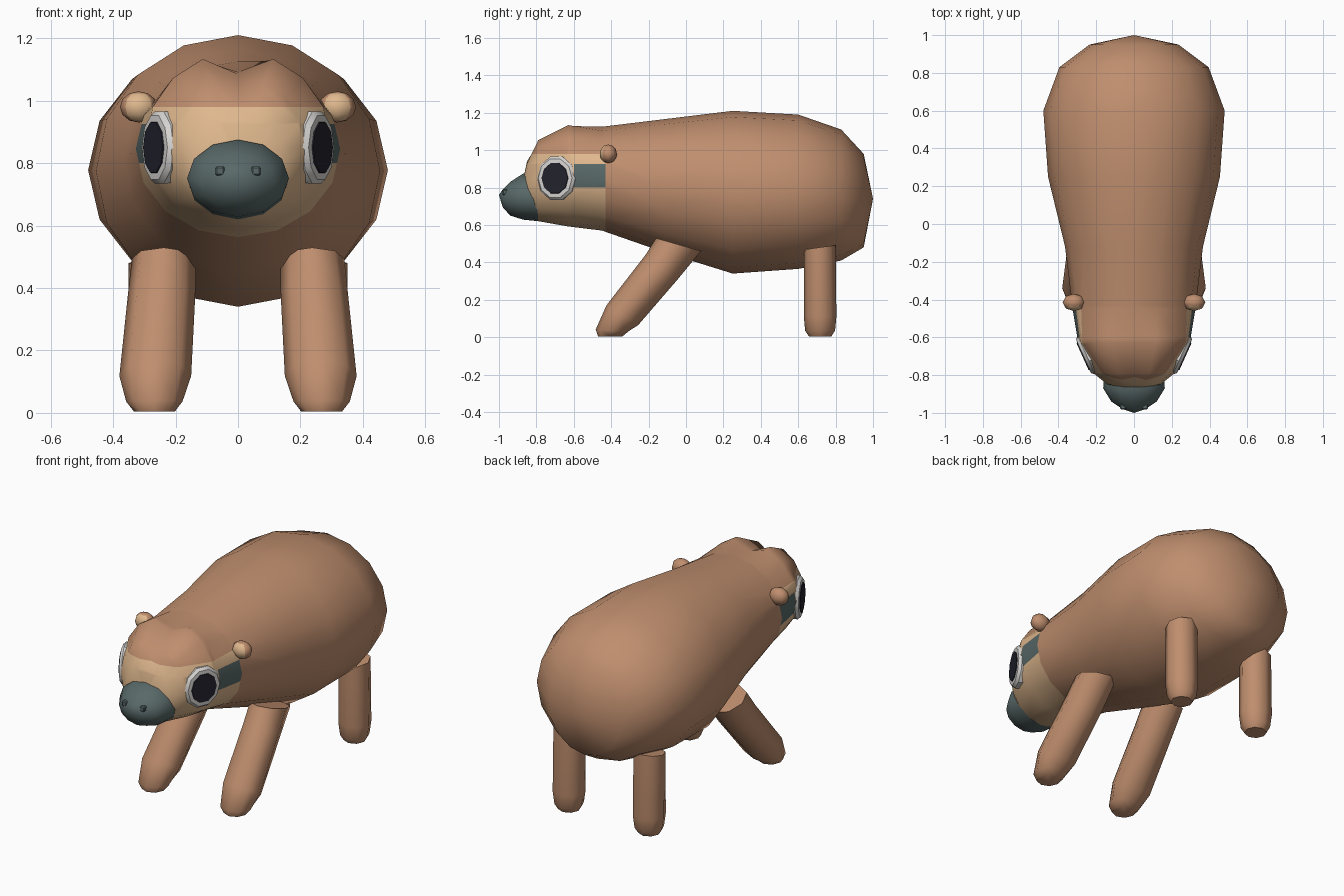
import bpy, bmesh
from math import sin, cos, pi, radians
from mathutils import Vector, Matrix

cube = bpy.data.objects.get("Cube")
if cube:
    bpy.data.objects.remove(cube, do_unlink=True)


def material(name, rgb):
    m = bpy.data.materials.new(name)
    m.use_nodes = True
    m.diffuse_color = (*rgb, 1)
    bsdf = m.node_tree.nodes["Principled BSDF"]
    bsdf.inputs["Base Color"].default_value = (*rgb, 1)
    bsdf.inputs["Roughness"].default_value = 0.8
    return m


BROWN = material("brown fur", (0.52, 0.27, 0.155))
BEIGE = material("beige face", (0.74, 0.48, 0.27))
SLATE = material("slate grey", (0.10, 0.14, 0.14))
WHITE = material("eye white", (0.68, 0.67, 0.65))
DARK = material("dark pupil", (0.016, 0.016, 0.027))


def finish(name, bm, mats, angle=60):
    bmesh.ops.recalc_face_normals(bm, faces=bm.faces)
    mesh = bpy.data.meshes.new(name)
    bm.to_mesh(mesh)
    bm.free()
    for m in mats:
        mesh.materials.append(m)
    ob = bpy.data.objects.new(name, mesh)
    bpy.context.collection.objects.link(ob)
    bpy.ops.object.select_all(action="DESELECT")
    ob.select_set(True)
    bpy.context.view_layer.objects.active = ob
    bpy.ops.object.shade_smooth_by_angle(angle=radians(angle))
    return ob


def loft(rings, sides):
    """Skin ellipses given as (centre, x radius, other radius, tilt about x)."""
    bm = bmesh.new()
    loops = []
    for c, rx, rv, tilt in rings:
        t = radians(tilt)
        loops.append([bm.verts.new(Vector(c) + Vector((rx * cos(a), rv * sin(a) * cos(t), rv * sin(a) * sin(t))))
                      for a in (2 * pi * i / sides for i in range(sides))])
    for a, b in zip(loops, loops[1:]):
        for i in range(sides):
            j = (i + 1) % sides
            bm.faces.new((a[i], a[j], b[j], b[i]))
    bm.faces.new(loops[0])
    bm.faces.new(loops[-1])
    bmesh.ops.remove_doubles(bm, verts=bm.verts, dist=0.0005)
    return bm


def upright(sections):
    """Rings across y from (y, half width, top, bottom)."""
    return [((0, y, (t + b) / 2), w, (t - b) / 2, 90) for y, w, t, b in sections]


# Body and head in one skin
bm = loft(upright([
    (-0.88, 0, 0.80, 0.80), (-0.85, 0.14, 0.94, 0.66), (-0.79, 0.215, 1.07, 0.62),
    (-0.63, 0.295, 1.155, 0.592), (-0.45, 0.325, 1.125, 0.57), (-0.12, 0.365, 1.165, 0.455),
    (0.25, 0.455, 1.21, 0.34), (0.60, 0.48, 1.19, 0.365), (0.83, 0.395, 1.11, 0.41),
    (0.95, 0.235, 0.98, 0.48), (1.0, 0, 0.74, 0.74)]), 16)
# Groove between the two brow bumps
for v in bm.verts:
    if abs(v.co.x) < 0.01 and v.co.z > 1 and -0.8 < v.co.y < -0.5:
        v.co.z -= 0.07
# Cut the colour borders of the face
FACE_END = -0.43


def cut(co, no):
    geom = [f for f in bm.faces if f.calc_center_median().y < FACE_END or no[1]]
    geom += list({e for f in geom for e in f.edges}) + list({v for f in geom for v in f.verts})
    bmesh.ops.bisect_plane(bm, geom=geom, plane_co=co, plane_no=no, dist=0.0001)


for y in (FACE_END, -0.6):
    cut((0, y, 0), (0, 1, 0))
for z in (0.80, 0.925, 0.98):
    cut((0, 0, z), (0, 0, 1))
for f in bm.faces:
    c = f.calc_center_median()
    if c.y < FACE_END and c.z < 0.98:
        f.material_index = 2 if c.y > -0.6 and 0.80 < c.z < 0.925 else 1
finish("body", bm, [BROWN, BEIGE, SLATE])

# Muzzle
bm = loft(upright([(-0.79, 0.16, 0.86, 0.62), (-0.87, 0.163, 0.875, 0.628), (-0.94, 0.12, 0.83, 0.65),
                   (-0.98, 0.06, 0.79, 0.695), (-1.0, 0, 0.76, 0.76)]), 12)
finish("muzzle", bm, [SLATE])


def disc(bm, frame, sections, index):
    """Ten-sided stepped disc; sections are (radius, height) along the frame's z."""
    first = len(bm.faces)
    loops = [[bm.verts.new(frame @ Vector((r * 0.92 * cos(a), r * sin(a), h)))
              for a in (2 * pi * i / 10 for i in range(10))] for r, h in sections]
    for a, b in zip(loops, loops[1:]):
        for i in range(10):
            j = (i + 1) % 10
            bm.faces.new((a[i], a[j], b[j], b[i]))
    bm.faces.new(loops[-1])
    bm.faces.ensure_lookup_table()
    for f in bm.faces[first:]:
        f.material_index = index


for s, side in ((1, "left"), (-1, "right")):
    # Eye with white rim and dark pupil
    out = Vector((s * 0.91, -0.41, 0))
    up = Vector((0, 0, 1))
    frame = Matrix((up.cross(out), up, out)).transposed().to_4x4()
    frame.translation = (s * 0.245, -0.69, 0.85)
    bm = bmesh.new()
    disc(bm, frame, [(0.118, -0.03), (0.122, 0.008), (0.108, 0.024), (0.088, 0.026)], 0)
    disc(bm, frame, [(0.086, 0.024), (0.084, 0.03)], 1)
    finish(side + "_eye", bm, [WHITE, DARK], 35)

    # Ear, pale on the front
    bm = bmesh.new()
    bmesh.ops.create_uvsphere(bm, u_segments=8, v_segments=6, radius=1,
                              matrix=Matrix.Translation((s * 0.318, -0.415, 0.98))
                              @ Matrix.Diagonal((0.06, 0.046, 0.05, 1)))
    bm.normal_update()
    for f in bm.faces:
        f.material_index = int(f.normal.y < -0.5)
    finish(side + "_ear", bm, [BROWN, BEIGE])

    # Nostril
    bm = bmesh.new()
    bmesh.ops.create_cube(bm, size=0.03, matrix=Matrix.Translation((s * 0.058, -0.967, 0.775)))
    bmesh.ops.bevel(bm, geom=bm.edges[:], offset=0.005, segments=1, affect="EDGES")
    finish(side + "_nostril", bm, [SLATE], 30)

    # Slanting front leg
    bm = loft([((s * 0.238, -0.04, 0.495), 0.102, 0.125, -16), ((s * 0.245, -0.13, 0.375), 0.108, 0.108, -38),
               ((s * 0.265, -0.34, 0.118), 0.115, 0.1, -32), ((s * 0.268, -0.395, 0.036), 0.09, 0.088, -3),
               ((s * 0.268, -0.405, 0.004), 0.065, 0.065, 0)], 8)
    finish(side + "_front_leg", bm, [BROWN], 50)

    # Straight rear leg
    bm = loft([((s * 0.262, 0.715, 0.48), 0.088, 0.086, 8), ((s * 0.262, 0.717, 0.11), 0.092, 0.087, 0),
               ((s * 0.262, 0.717, 0.035), 0.08, 0.08, 0), ((s * 0.262, 0.717, 0.004), 0.06, 0.06, 0)], 8)
    finish(side + "_rear_leg", bm, [BROWN], 50)
